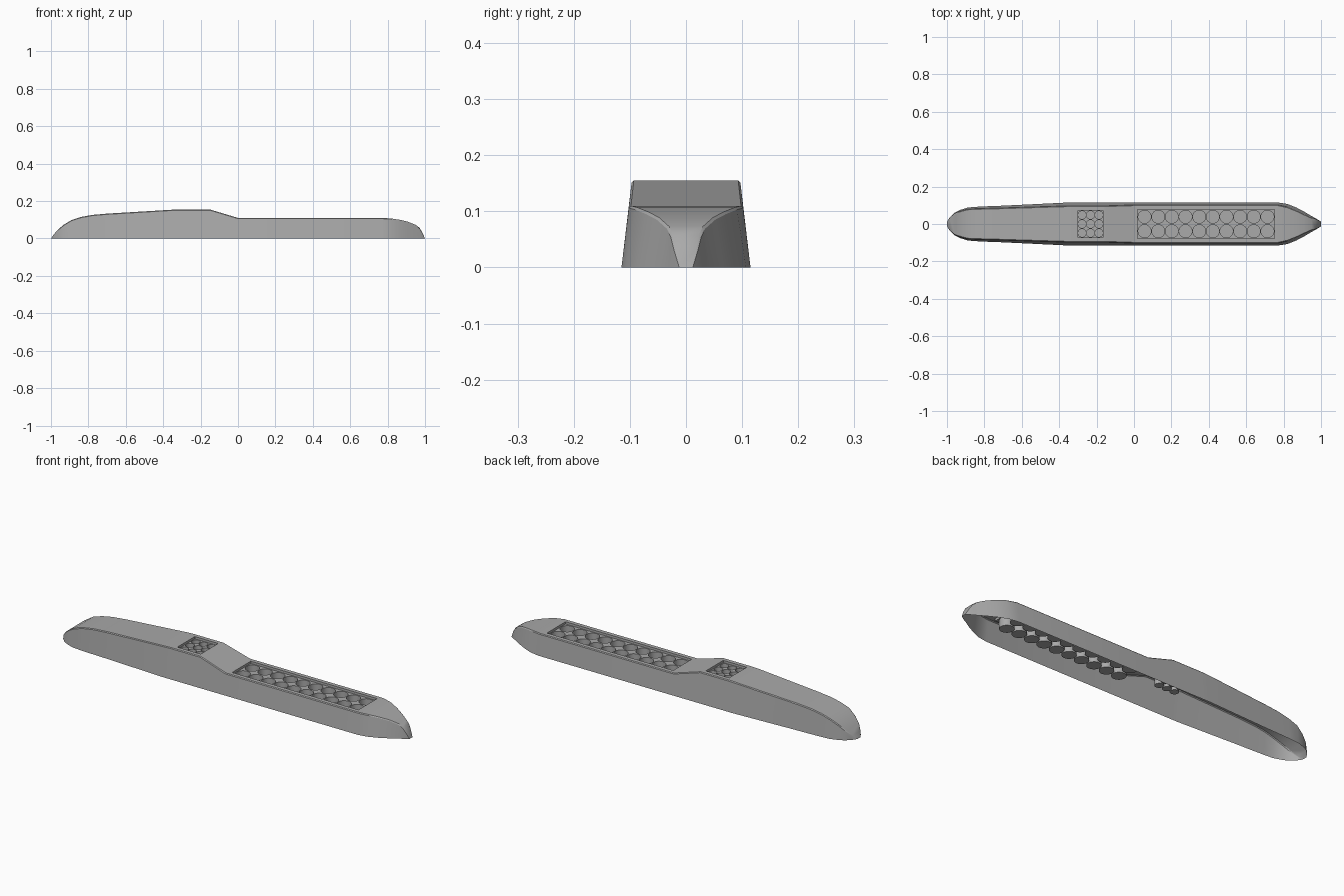
import bpy, bmesh, math

if "Cube" in bpy.data.objects:
    bpy.data.objects.remove(bpy.data.objects["Cube"])

grey = bpy.data.materials.new("hull grey")
grey.diffuse_color = (0.4, 0.4, 0.4, 1)
grey.use_nodes = True
grey.node_tree.nodes["Principled BSDF"].inputs["Base Color"].default_value = grey.diffuse_color


def finish(bm, name, angle=30):
    mesh = bpy.data.meshes.new(name)
    bm.to_mesh(mesh)
    bm.free()
    ob = bpy.data.objects.new(name, mesh)
    bpy.context.collection.objects.link(ob)
    mesh.materials.append(grey)
    bpy.ops.object.select_all(action='DESELECT')
    ob.select_set(True)
    bpy.context.view_layer.objects.active = ob
    bpy.ops.object.shade_smooth_by_angle(angle=math.radians(angle))
    return ob


# pockets: x0, x1, half width, deck height, columns, rows, hole radius
POCKETS = {
    "aft_launch_bay": (0.02, 0.75, 0.077, 0.11, 10, 2, 0.0345),
    "forward_launch_bay": (-0.30, -0.165, 0.072, 0.155, 3, 3, 0.0215),
}
RECESS, WELL = 0.012, 0.045

# hull stations: x, half width at base, half width at deck, deck height
STATIONS = [
    (-1.0, .012, .012, 0), (-.985, .036, .034, .022), (-.96, .06, .056, .05),
    (-.93, .075, .069, .075), (-.89, .088, .08, .099), (-.84, .092, .082, .115),
    (-.78, .095, .084, .126), (-.70, .098, .086, .133), (-.35, .115, .097, .154),
    (-.32, .115, .097, .155), (-.15, .115, .097, .155), (0, .115, .102, .11),
    (.77, .115, .102, .11), (.82, .107, .091, .107), (.87, .087, .071, .099),
    (.91, .066, .052, .089), (.95, .042, .034, .073), (.97, .031, .027, .058),
    (.985, .022, .021, .033), (1.0, .012, .012, 0),
]

# open-bottomed hull shell
bm = bmesh.new()
rings = []
for x, wb, wt, h in STATIONS:
    b = min(.004, h * .1)
    half = [(wb, 0), (wt, h - b), (wt - b, h)]
    pts = half + [(-y, z) for y, z in reversed(half)]
    rings.append([bm.verts.new((x, y, z)) for y, z in pts])
for r0, r1 in zip(rings, rings[1:]):
    for i in range(5):
        bm.faces.new((r0[i], r1[i], r1[i + 1], r0[i + 1]))
bmesh.ops.remove_doubles(bm, verts=bm.verts, dist=1e-5)
# cut the bay openings out of the deck
for x0, x1, w, top, *_ in POCKETS.values():
    for co, no in (((x0, 0, 0), (1, 0, 0)), ((x1, 0, 0), (1, 0, 0)),
                   ((0, w, 0), (0, 1, 0)), ((0, -w, 0), (0, 1, 0))):
        near = [f for f in bm.faces
                if f.normal.z > .99 and abs(f.calc_center_median().z - top) < .002
                and min(v.co.x for v in f.verts) < x1 and max(v.co.x for v in f.verts) > x0]
        bm.normal_update()
        near = near or [f for f in bm.faces if abs(f.normal.z) > .99
                        and abs(f.calc_center_median().z - top) < .002]
        geom = set(near)
        for f in near:
            geom.update(f.edges)
            geom.update(f.verts)
        bmesh.ops.bisect_plane(bm, geom=list(geom), plane_co=co, plane_no=no, dist=1e-6)
    bm.normal_update()
    gone = []
    for f in bm.faces:
        c = f.calc_center_median()
        if x0 < c.x < x1 and abs(c.y) < w and abs(c.z - top) < .002:
            gone.append(f)
    bmesh.ops.delete(bm, geom=gone, context='FACES')
bmesh.ops.recalc_face_normals(bm, faces=bm.faces)
if sum(f.normal.z * f.calc_area() for f in bm.faces) < 0:
    bmesh.ops.reverse_faces(bm, faces=bm.faces)
finish(bm, "hull", 25)

# recessed bays with rows of round wells
N = 24
for name, (x0, x1, w, top, nx, ny, r) in POCKETS.items():
    bm = bmesh.new()
    floor = top - RECESS
    corners = [(x0, -w), (x1, -w), (x1, w), (x0, w)]
    for (ax, ay), (bx, by) in zip(corners, corners[1:] + corners[:1]):
        bm.faces.new([bm.verts.new(p) for p in
                      ((bx, by, top), (bx, by, floor), (ax, ay, floor), (ax, ay, top))])
    hx, hy = (x1 - x0) / nx / 2, w / ny
    for i in range(nx):
        for j in range(ny):
            cx, cy = x0 + hx * (2 * i + 1), -w + hy * (2 * j + 1)
            outer, rim, low = [], [], []
            for k in range(N):
                c, s = math.cos(math.tau * k / N), math.sin(math.tau * k / N)
                m = max(abs(c), abs(s))
                outer.append(bm.verts.new((cx + hx * c / m, cy + hy * s / m, floor)))
                rim.append(bm.verts.new((cx + r * c, cy + r * s, floor)))
                low.append(bm.verts.new((cx + r * c, cy + r * s, floor - WELL)))
            for k in range(N):
                n = (k + 1) % N
                bm.faces.new((outer[k], outer[n], rim[n], rim[k]))
                bm.faces.new((rim[k], rim[n], low[n], low[k]))
            bm.faces.new(low)
    bmesh.ops.remove_doubles(bm, verts=bm.verts, dist=1e-5)
    finish(bm, name)
